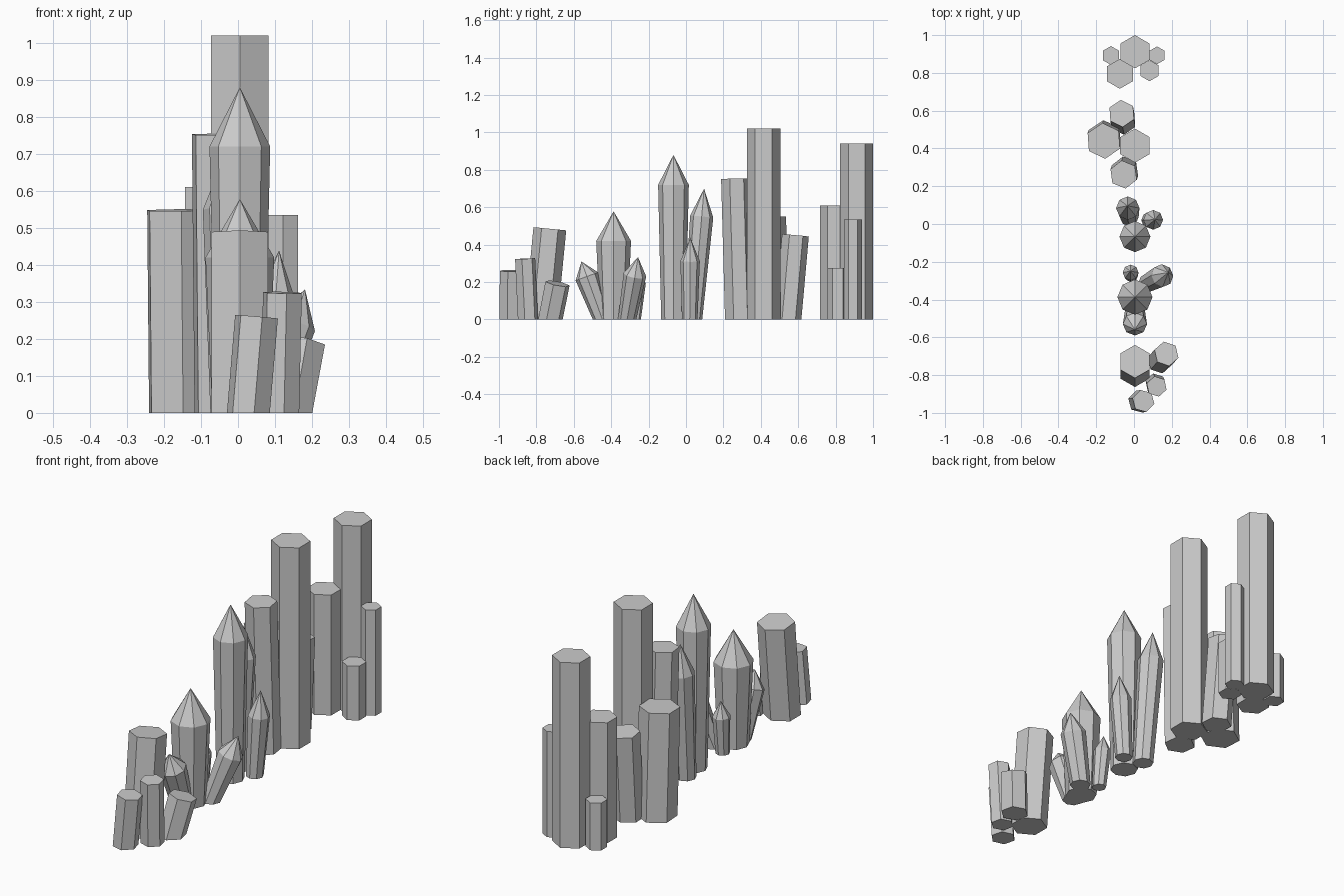
import bpy, bmesh
from math import sin, cos, pi, radians
from mathutils import Vector

if "Cube" in bpy.data.objects:
    bpy.data.objects.remove(bpy.data.objects["Cube"])


def crystal(name, base, top, r, sides=6, rot=0, apex_len=0, base_scale=1.0):
    """Leaning prism: flat foot on the ground, end cut square to its axis or pointed."""
    foot = Vector((base[0], base[1], 0))
    head = Vector(top)
    axis = (head - foot).normalized()
    tilt = Vector((0, 0, 1)).rotation_difference(axis)
    bm = bmesh.new()
    lower, upper = [], []
    for i in range(sides):
        a = pi / 2 + 2 * pi * i / sides + radians(rot)
        v = Vector((cos(a), sin(a), 0)) * r
        lower.append(bm.verts.new(foot + v * base_scale))
        upper.append(bm.verts.new(head + tilt @ v))
    bm.faces.new(lower[::-1])
    for i in range(sides):
        j = (i + 1) % sides
        bm.faces.new((lower[i], lower[j], upper[j], upper[i]))
    if apex_len:
        tip = bm.verts.new(head + axis * apex_len)
        for i in range(sides):
            bm.faces.new((upper[i], upper[(i + 1) % sides], tip))
    else:
        bm.faces.new(upper)
    me = bpy.data.meshes.new(name)
    bm.to_mesh(me)
    bm.free()
    bpy.context.collection.objects.link(bpy.data.objects.new(name, me))


# Flat-topped columns: name, base xy, top centre, radius, rotation
columns = [
    # rear straight cluster
    ("rear_column_main", (.005, .912), (.005, .912, .94), .088, 0),
    ("rear_column_front", (-.075, .795), (-.075, .795, .61), .079, 0),
    ("rear_column_short", (.082, .812), (.082, .812, .275), .056, 0),
    ("rear_column_right", (.122, .893), (.122, .893, .535), .047, 0),
    ("rear_column_left", (-.122, .892), (-.122, .892, .24), .05, 0),
    # tall cluster
    ("tall_column_main", (.005, .415), (.005, .415, 1.02), .09, 0),
    ("tall_column_left", (-.155, .455), (-.16, .44, .548), .095, 4),
    ("tall_column_back", (-.058, .545), (-.065, .585, .45), .072, 4),
    ("tall_column_front", (-.048, .283), (-.055, .262, .753), .075, 8),
    # front low cluster
    ("front_column_main", (.005, -.775), (.005, -.728, .485), .088, 0),
    ("front_column_leaning", (.137, -.725), (.172, -.687, .192), .067, 12),
    ("front_column_right", (.113, -.845), (.12, -.86, .325), .055, 12),
    ("front_column_short", (.028, -.94), (.05, -.937, .26), .06, 15),
]
for name, base, top, r, rot in columns:
    crystal(name, base, top, r, 6, rot)

# Pointed crystals: name, base xy, shoulder centre, radius, tip length
points = [
    # middle cluster
    ("middle_point_main", (.005, -.067), (.005, -.067, .72), .082, .16),
    ("middle_point_back", (-.025, .037), (-.033, .084, .55), .062, .15),
    ("middle_point_right", (.08, .02), (.102, .022, .312), .052, .127),
    # spreading cluster
    ("spread_point_main", (.005, -.387), (.005, -.387, .42), .093, .158),
    ("spread_point_front", (.005, -.447), (.005, -.53, .23), .064, .085),
    ("spread_point_right", (.07, -.315), (.15, -.273, .24), .061, .1),
    ("spread_point_back", (-.013, -.275), (-.018, -.257, .195), .042, .08),
]
for name, base, top, r, tip in points:
    crystal(name, base, top, r, 8, 0, tip, .8)
